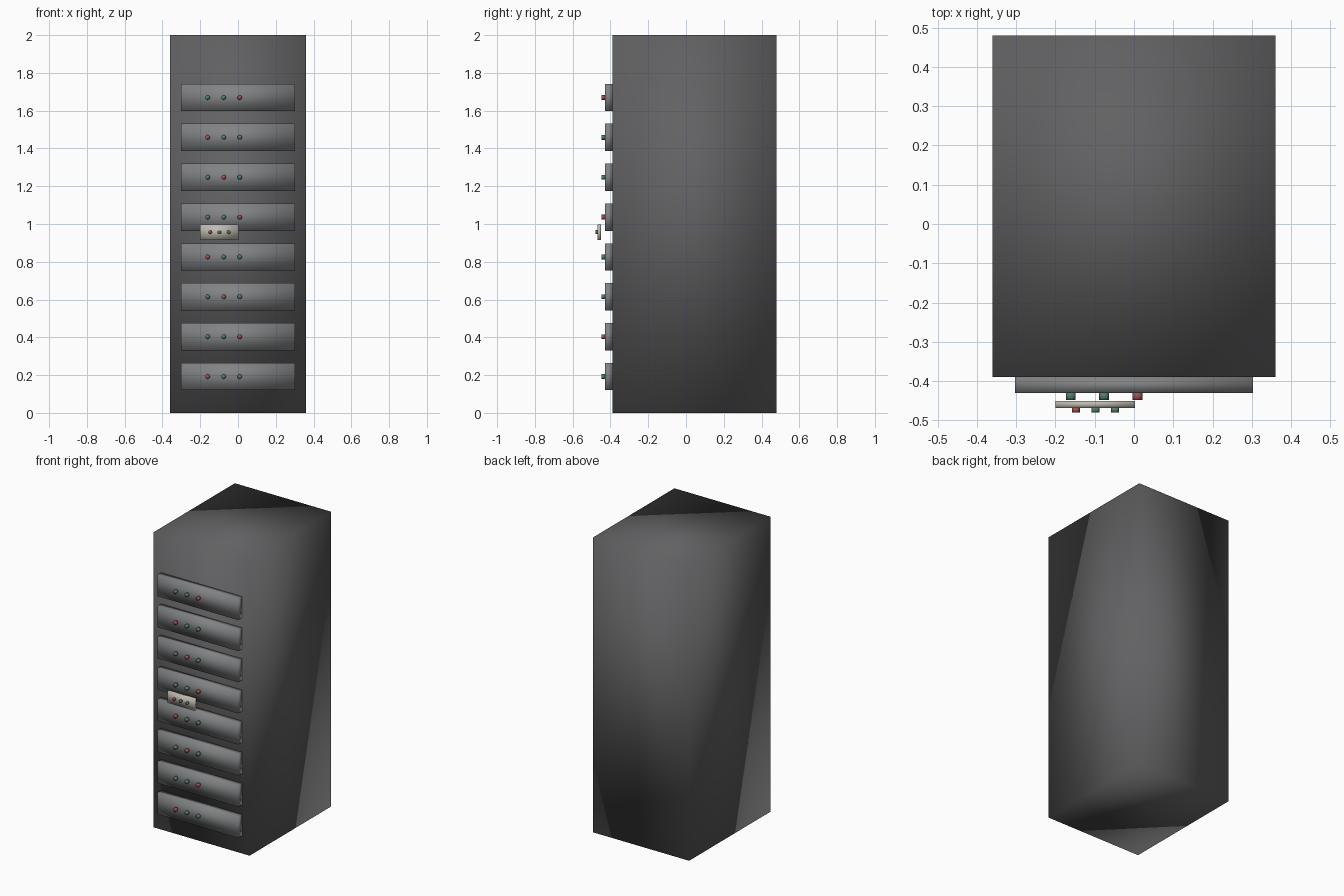
import bpy, math

if "Cube" in bpy.data.objects:
    bpy.data.objects.remove(bpy.data.objects["Cube"])


def material(name, r, g, b):
    m = bpy.data.materials.new(name)
    m.diffuse_color = (r, g, b, 1)
    m.use_nodes = True
    m.node_tree.nodes["Principled BSDF"].inputs["Base Color"].default_value = m.diffuse_color
    return m


CHARCOAL = material("charcoal", 0.12, 0.12, 0.125)
GREY = material("grey", 0.22, 0.225, 0.23)
BEIGE = material("beige", 0.52, 0.49, 0.43)
RED = material("red", 0.35, 0.08, 0.08)
GREEN = material("green", 0.09, 0.2, 0.15)


def finish(name, mat):
    ob = bpy.context.object
    ob.name = name
    ob.data.materials.append(mat)
    bpy.ops.object.transform_apply(location=False, rotation=True, scale=True)
    # the soft gradients across the faces come from fully smooth shading
    bpy.ops.object.shade_smooth()


def box(name, x, y, z, mat):
    """Box given by its (min, max) range on each axis."""
    rng = (x, y, z)
    bpy.ops.mesh.primitive_cube_add(size=1, location=[(a + b) / 2 for a, b in rng])
    bpy.context.object.scale = [b - a for a, b in rng]
    finish(name, mat)


def lamp(name, x, z, y_front, y_back, radius, mat):
    """Small round indicator pointing to the front."""
    bpy.ops.mesh.primitive_cylinder_add(
        vertices=12, radius=radius, depth=y_back - y_front,
        location=(x, (y_front + y_back) / 2, z), rotation=(math.pi / 2, 0, 0))
    finish(name, mat)


# cabinet body
box("cabinet", (-0.36, 0.36), (-0.39, 0.48), (0, 2), CHARCOAL)

# eight equipment units, each with three indicator lamps
for i in range(8):
    z = 0.12 + 0.211 * i
    box(f"rack_unit_{i}", (-0.303, 0.303), (-0.43, -0.39), (z, z + 0.145), GREY)
    for j in range(3):
        lamp(f"unit_lamp_{i}_{j}", -0.161 + 0.085 * j, z + 0.0725, -0.448, -0.43,
             0.0125, RED if (i + j) % 3 == 0 else GREEN)

# small control plate with its own lamps
box("control_plate", (-0.2, 0.003), (-0.468, -0.451), (0.916, 0.997), BEIGE)
for j in range(3):
    lamp(f"plate_lamp_{j}", -0.148 + 0.05 * j, 0.957, -0.48, -0.468, 0.01,
         GREEN if j else RED)
